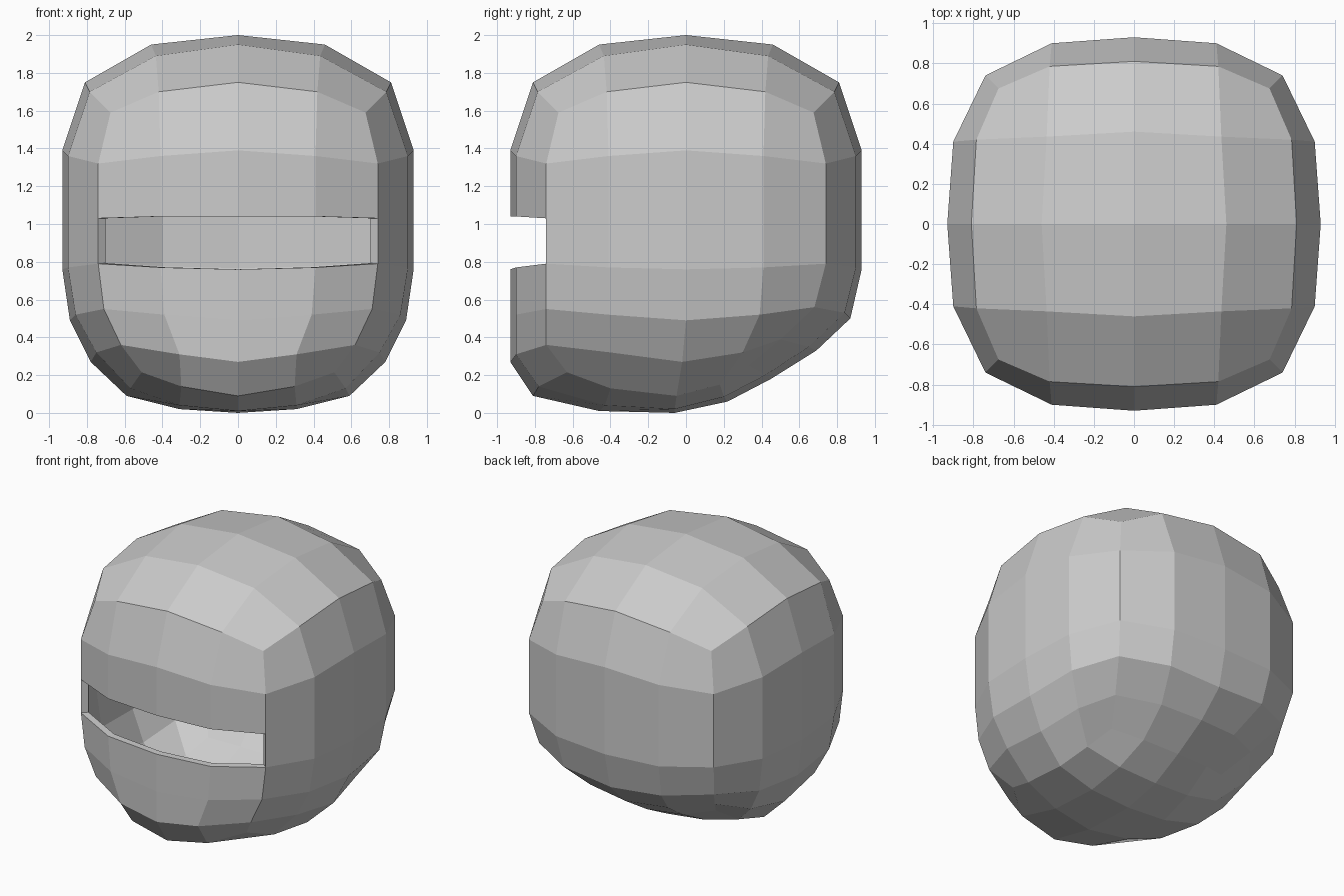
import bpy
import bmesh
from mathutils import Vector

if "Cube" in bpy.data.objects:
    bpy.data.objects.remove(bpy.data.objects["Cube"])


def even_ring(mid, off, corner):
    """Half ring (x >= 0), front centre to back centre, same on all sides."""
    (r, zm), (a, b, zo), (c, zc) = mid, off, corner
    return [(0, -r, zm), (a, -b, zo), (c, -c, zc), (b, -a, zo), (r, 0, zm),
            (b, a, zo), (c, c, zc), (a, b, zo), (0, r, zm)]


# Half rings from crown edge down to chin edge
rings = [
    even_ring((.81, 1.75), (.42, .785, 1.70), (.675, 1.59)),
    even_ring((.93, 1.39), (.41, .90, 1.36), (.74, 1.32)),
    even_ring((.93, 1.04), (.41, .90, 1.04), (.74, 1.03)),
    even_ring((.93, .76), (.41, .90, .77), (.74, .79)),
    [(0, -.93, .49), (.39, -.9, .52), (.71, -.74, .55), (.86, -.41, .52), (.89, 0, .49),
     (.86, .39, .52), (.70, .68, .56), (.39, .84, .53), (0, .87, .5)],
    [(0, -.93, .27), (.31, -.9, .31), (.62, -.74, .36), (.75, -.4, .32), (.78, -.02, .27),
     (.73, .3, .32), (.58, .5, .39), (.31, .65, .35), (0, .69, .33)],
    [(0, -.81, .09), (.30, -.78, .14), (.51, -.63, .215), (.57, -.4, .13), (.59, -.05, .09),
     (.55, .18, .15), (.47, .33, .25), (.27, .42, .2), (0, .45, .18)],
]
# Inner points of the crown and underside grids, front to back
crown = [[(0, -.46, 1.95), (.435, -.435, 1.89)],
         [(0, 0, 2.0), (.46, 0, 1.95)],
         [(0, .46, 1.95), (.435, .435, 1.89)]]
underside = [[(0, -.46, .01), (.31, -.43, .04)],
             [(0, -.06, 0), (.31, -.06, .02)],
             [(0, .22, .06), (.29, .2, .085)]]

bm = bmesh.new()
vrings = [[bm.verts.new(p) for p in ring] for ring in rings]


def quads(grid, skip=lambda i, j: False):
    for i in range(len(grid) - 1):
        for j in range(len(grid[i]) - 1):
            if not skip(i, j):
                bm.faces.new((grid[i][j], grid[i][j + 1],
                              grid[i + 1][j + 1], grid[i + 1][j]))


def cap(ring, inner):
    rows = [[bm.verts.new(p) for p in row] for row in inner]
    quads([ring[0:3]] + [row + [ring[3 + k]] for k, row in enumerate(rows)]
          + [[ring[8], ring[7], ring[6]]])


# Walls, leaving the eye slot open across the front
quads(vrings, skip=lambda i, j: i == 2 and j < 2)
cap(vrings[0], crown)
cap(vrings[-1], underside)

# All faces point outward
bm.normal_update()
centre = Vector((0, 0, 1))
for f in bm.faces:
    if f.normal.dot(f.calc_center_median() - centre) < 0:
        f.normal_flip()

mesh = bpy.data.meshes.new("helmet_shell")
bm.to_mesh(mesh)
bm.free()
helmet = bpy.data.objects.new("helmet_shell", mesh)
bpy.context.collection.objects.link(helmet)

# Left half and shell thickness
mirror = helmet.modifiers.new("mirror", 'MIRROR')
mirror.use_axis[0] = True
solid = helmet.modifiers.new("thickness", 'SOLIDIFY')
solid.thickness = 0.05
solid.offset = -1
